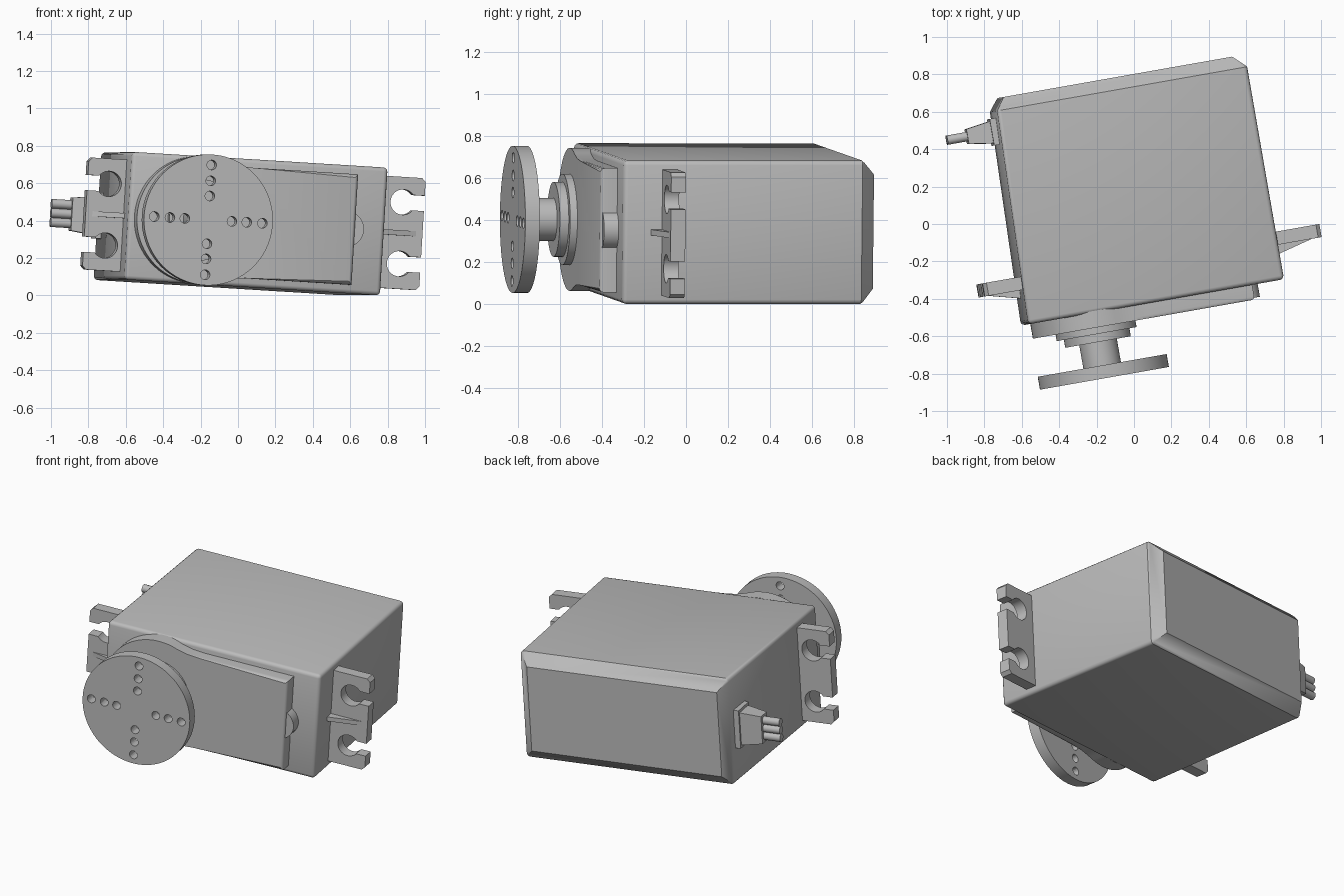
import bpy, bmesh, math
from mathutils import Matrix, Vector

cube = bpy.data.objects.get("Cube")
if cube:
    bpy.data.objects.remove(cube, do_unlink=True)

# Single grey material
grey = bpy.data.materials.new("grey plastic")
grey.use_nodes = True
COLOR = (0.5, 0.5, 0.5, 1)
grey.diffuse_color = COLOR
grey.node_tree.nodes["Principled BSDF"].inputs["Base Color"].default_value = COLOR

# The servo is built square to its own axes, then turned and tilted into place
PLACE = (Matrix.Rotation(math.radians(10), 4, 'Z') @ Matrix.Rotation(math.radians(3.5), 4, 'Y')
         @ Matrix.Translation((0, 0, 0.385)))
AXIS_X = -0.323   # output shaft position


def finish(name, bm):
    bmesh.ops.recalc_face_normals(bm, faces=bm.faces)
    mesh = bpy.data.meshes.new(name)
    bm.to_mesh(mesh)
    bm.free()
    mesh.materials.append(grey)
    obj = bpy.data.objects.new(name, mesh)
    bpy.context.collection.objects.link(obj)
    obj.matrix_world = PLACE
    return obj


def smooth(obj):
    bpy.ops.object.select_all(action='DESELECT')
    obj.select_set(True)
    bpy.context.view_layer.objects.active = obj
    bpy.ops.object.shade_smooth_by_angle(angle=math.radians(32))


def loft(name, rings, bevel=0, pick=None):
    """Skin closed rings of points, cap both ends, round the picked edges."""
    bm = bmesh.new()
    loops = [[bm.verts.new(p) for p in ring] for ring in rings]
    for a, b in zip(loops, loops[1:]):
        for i in range(len(a)):
            j = (i + 1) % len(a)
            bm.faces.new((a[i], a[j], b[j], b[i]))
    bm.faces.new(loops[0])
    bm.faces.new(loops[-1])
    if bevel:
        edges = [e for e in bm.edges if pick(e)]
        bmesh.ops.bevel(bm, geom=edges, offset=bevel, segments=3, profile=0.5, affect='EDGES')
    obj = finish(name, bm)
    smooth(obj)
    return obj


def prism(name, outline, y0, y1, bevel=0):
    """Extrude an (x, z) outline from y0 (front) to y1 (back)."""
    front = lambda e: all(abs(v.co.y - y0) < 1e-5 for v in e.verts)
    return loft(name, [[(x, y, z) for x, z in outline] for y in (y0, y1)], bevel, front)


def arc(cx, cz, r, a0, a1, n):
    angles = [math.radians(a0 + (a1 - a0) * i / n) for i in range(n + 1)]
    return [(cx + r * math.cos(a), cz + r * math.sin(a)) for a in angles]


def disc(name, x, z, r, y0, y1, bevel=0, n=64):
    return prism(name, arc(x, z, r, 0, 360, n)[:-1], y0, y1, bevel)


def rect_y(x0, x1, h, y):
    return [(x0, y, -h), (x1, y, -h), (x1, y, h), (x0, y, h)]


def rect_x(x, y, hy, hz):
    return [(x, y - hy, -hz), (x, y + hy, -hz), (x, y + hy, hz), (x, y - hy, hz)]


# Case: rounded front and sides, chamfered back
loft("case", [rect_y(-0.695, 0.697, 0.342, -0.43), rect_y(-0.66, 0.7, 0.342, 0.723),
              rect_y(-0.61, 0.633, 0.272, 0.79)], 0.022,
     lambda e: min(v.co.y for v in e.verts) < -0.4)

# Raised gear cover with a round end
upper = [(0.525, 0.296), (AXIS_X + 0.27, 0.296), (AXIS_X + 0.19, 0.302)]
lower = [(x, -z) for x, z in reversed(upper)]
prism("gear_cover", upper + arc(AXIS_X, 0, 0.34, 70, 290, 48) + lower, -0.51, -0.42, 0.018)
disc("cover_bump", 0.478, 0, 0.095, -0.5, -0.42, 0.008, 40)

# Stepped collar and output shaft
disc("outer_collar", AXIS_X, 0, 0.217, -0.545, -0.5, 0.01)
disc("inner_collar", AXIS_X, 0, 0.178, -0.588, -0.53, 0.008)
disc("output_shaft", AXIS_X, 0, 0.102, -0.72, -0.57)

# Round horn drilled with a cross of holes
horn = disc("round_horn", AXIS_X, 0, 0.35, -0.785, -0.715, n=96)
drills = bmesh.new()
for k in range(4):
    a = k * math.pi / 2
    for d in (0.128, 0.209, 0.294):
        spot = Vector((AXIS_X + d * math.cos(a), -0.75, d * math.sin(a)))
        bmesh.ops.create_cone(drills, cap_ends=True, segments=20, radius1=0.026, radius2=0.026, depth=0.2,
                              matrix=Matrix.Translation(spot) @ Matrix.Rotation(math.pi / 2, 4, 'X'))
cutter = finish("horn_drills", drills)
cutter.hide_render = True
cut = horn.modifiers.new("holes", 'BOOLEAN')
cut.operation = 'DIFFERENCE'
cut.solver = 'EXACT'
cut.object = cutter
bpy.context.view_layer.objects.active = horn
bpy.ops.object.modifier_apply(modifier=cut.name)
bpy.data.objects.remove(cutter, do_unlink=True)
smooth(horn)

# Mounting ears: plate with two keyhole slots, and a wedge rib
END, HOLE_X, HOLE_Z, HOLE_R, OPENING = 0.916, 0.8, 0.165, 0.068, 0.041
gap = math.degrees(math.asin(OPENING / HOLE_R))
top = [(0.64, 0.3), (END - 0.02, 0.3), (END, 0.28), (END, HOLE_Z + OPENING)]
top += arc(HOLE_X, HOLE_Z, HOLE_R, gap, 360 - gap, 28) + [(END, HOLE_Z - OPENING)]
ear = top + [(x, -z) for x, z in reversed(top)]
for side, label in ((1, "left"), (-1, "right")):
    place = lambda x: side * x + 0.021
    prism(label + "_ear", [(place(x), z) for x, z in ear], -0.243, -0.172)
    wedge = [(0.66, -0.3), (0.88, -0.243), (0.88, -0.23), (0.66, -0.23)]
    loft(label + "_ear_rib", [[(place(x), y, z) for x, y in wedge] for z in (-0.014, 0.014)])

# Cable outlet: flange, tapered boot, three wires
CABLE_Y = 0.615
loft("cable_flange", [rect_x(x, CABLE_Y, 0.072, 0.122) for x in (-0.64, -0.695)])
loft("cable_boot", [rect_x(-0.69, CABLE_Y, 0.06, 0.105), rect_x(-0.825, CABLE_Y, 0.04, 0.088)])
for i in (-1, 0, 1):
    section = arc(CABLE_Y, i * 0.05, 0.025, 0, 360, 20)[:-1]
    loft("cable_wire", [[(x, y, z) for y, z in section] for x in (-0.81, -0.933)])
